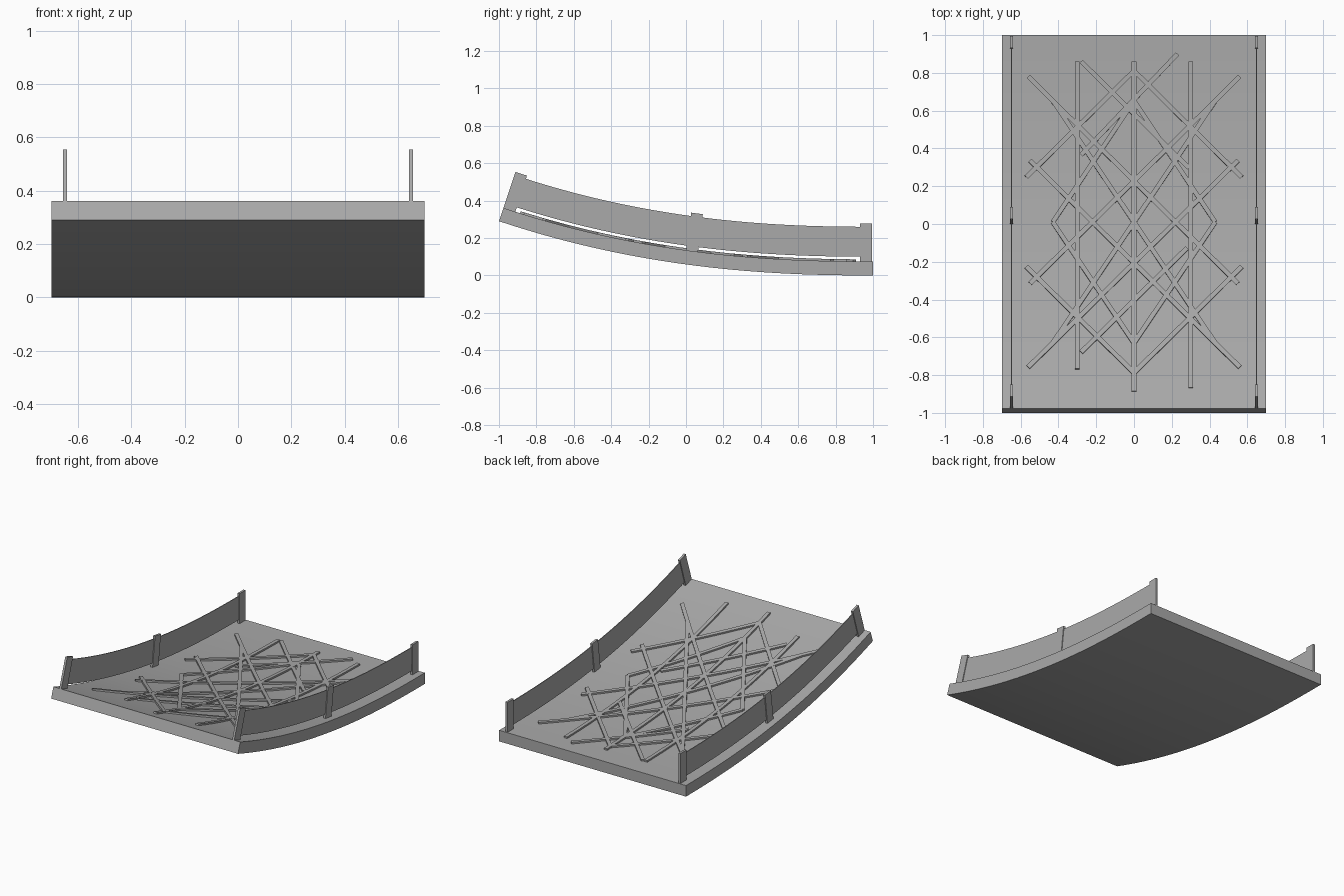
import bpy, bmesh, math

cube = bpy.data.objects.get("Cube")
if cube:
    bpy.data.objects.remove(cube, do_unlink=True)

grey = bpy.data.materials.new("plain_grey")
grey.use_nodes = True
tone = (0.4, 0.4, 0.4, 1)
grey.diffuse_color = tone
grey.node_tree.nodes["Principled BSDF"].inputs["Base Color"].default_value = tone

RISE, POWER, DECK = 0.29, 2.3, 0.075


def on_curve(x, u, h):
    """Point at height h above the curved underside, measured along its normal."""
    t = max((1 - u) / 2, 0)
    z = RISE * t ** POWER
    slope = RISE * POWER / 2 * t ** (POWER - 1)
    n = math.hypot(slope, 1)
    return (x, u + h * slope / n, z + h / n)


def sweep(name, a, b, width, low, high, steps=1):
    """Rectangular bar from plan point a to b, bent to follow the curve."""
    dx, dy = b[0] - a[0], b[1] - a[1]
    length = math.hypot(dx, dy)
    sx, sy = -dy / length * width / 2, dx / length * width / 2
    bm = bmesh.new()
    rings = []
    for i in range(steps + 1):
        x, u = a[0] + dx * i / steps, a[1] + dy * i / steps
        corners = ((1, low), (-1, low), (-1, high), (1, high))
        rings.append([bm.verts.new(on_curve(x + k * sx, u + k * sy, h)) for k, h in corners])
    for r, s in zip(rings, rings[1:]):
        for j in range(4):
            k = (j + 1) % 4
            bm.faces.new((r[j], r[k], s[k], s[j]))
    bm.faces.new(rings[0])
    bm.faces.new(rings[-1])
    bmesh.ops.recalc_face_normals(bm, faces=bm.faces)
    mesh = bpy.data.meshes.new(name)
    bm.to_mesh(mesh)
    bm.free()
    mesh.materials.append(grey)
    obj = bpy.data.objects.new(name, mesh)
    bpy.context.collection.objects.link(obj)
    bpy.context.view_layer.objects.active = obj
    obj.select_set(True)
    bpy.ops.object.shade_smooth_by_angle(angle=math.radians(30))
    obj.select_set(False)
    return obj


# Curved deck
sweep("deck", (0, -1), (0, 1), 1.4, 0, DECK, 32)

# Side panels and their posts
for side, label in ((1, "left"), (-1, "right")):
    x = side * 0.648
    sweep(label + "_panel", (x, -0.97), (x, 0.99), 0.005, 0.1, 0.26, 32)
    for place, start in (("front", -1), ("middle", -0.01), ("rear", 0.93)):
        sweep(f"{label}_{place}_post", (x, start), (x, start + 0.065), 0.015, DECK - 0.005, 0.278)


# Lattice of raised strips
def strip(name, a, b, width=0.024):
    sweep(name, a, b, width, DECK - 0.005, DECK + 0.011, 14)


for x, front in ((-0.3, -0.79), (0, -0.91), (0.3, -0.89)):
    strip("long_strip", (x, front), (x, 0.86))

for s in (1, -1):
    strip("cross_strip", (-0.43 * s, -0.65), (0.43 * s, 0.65))
    for e in (1, -1):
        strip("inner_diamond_strip", (0.43 * s, 0), (0, 0.65 * e))
        strip("outer_diamond_strip", (0.57 * s, 0.24 * e), (0, 0.81 * e))
        strip("wide_cross_strip", (0.56 * s, 0.78 * e), (-0.55 * s, -0.33 * e))

strip("rear_short_strip", (-0.28, 0.36), (0.23, 0.9))
strip("rear_short_strip", (-0.28, 0.86), (0.29, 0.29))
strip("front_short_strip", (-0.28, -0.7), (0.28, -0.14))
